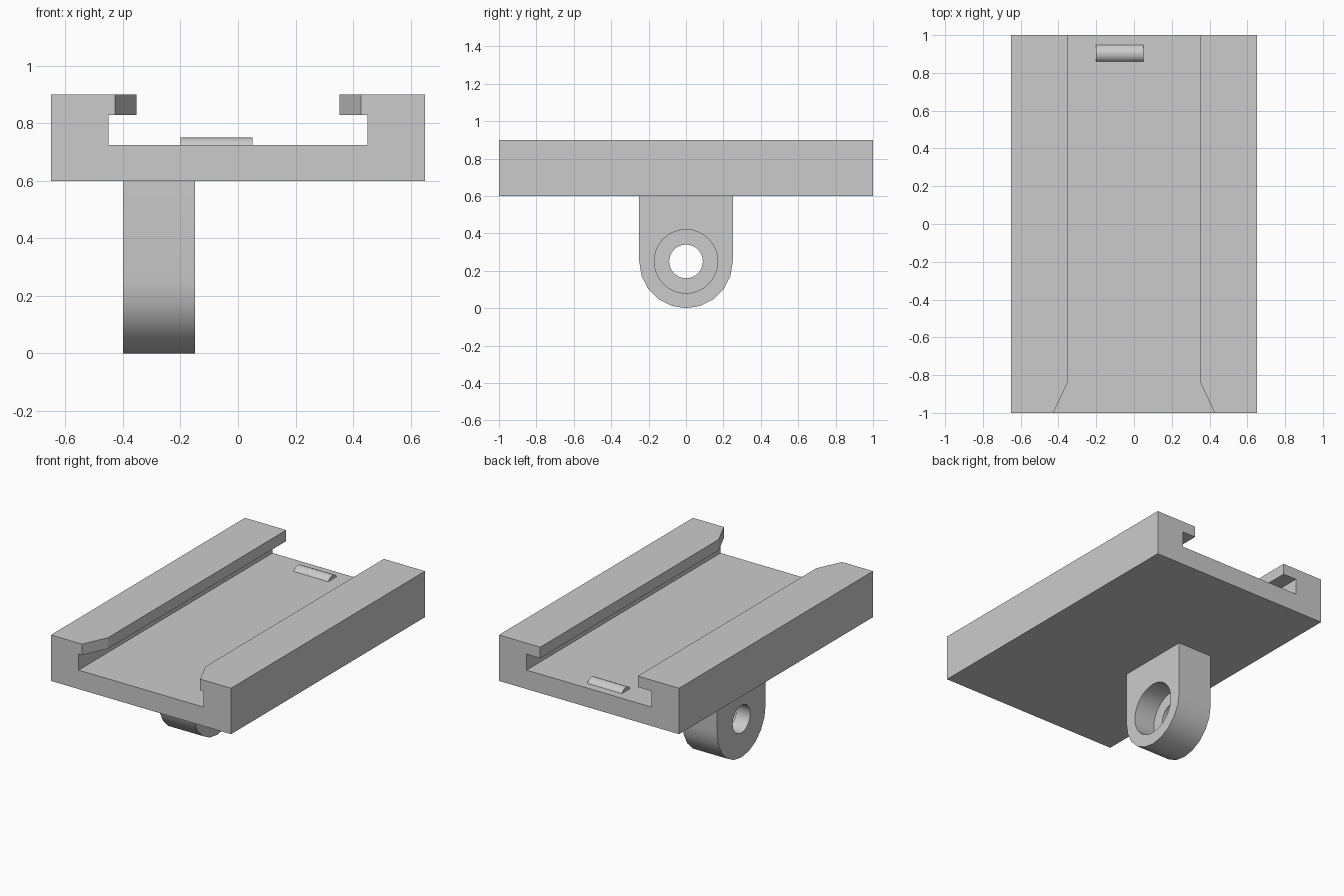
import bpy, bmesh, math

cube = bpy.data.objects.get("Cube")
if cube:
    bpy.data.objects.remove(cube)

grey = bpy.data.materials.new("plain grey")
grey.use_nodes = True
COLOUR = (0.6, 0.6, 0.6, 1)
grey.diffuse_color = COLOUR
grey.node_tree.nodes["Principled BSDF"].inputs["Base Color"].default_value = COLOUR


def loft(name, sections, smooth=False):
    """Skin matching closed sections and cap both ends."""
    bm = bmesh.new()
    rings = [[bm.verts.new(p) for p in s] for s in sections]
    n = len(rings[0])
    for a, b in zip(rings, rings[1:]):
        for i in range(n):
            j = (i + 1) % n
            bm.faces.new((a[i], a[j], b[j], b[i]))
    bm.faces.new(rings[0])
    bm.faces.new(rings[-1])
    bmesh.ops.recalc_face_normals(bm, faces=bm.faces)
    mesh = bpy.data.meshes.new(name)
    bm.to_mesh(mesh)
    bm.free()
    mesh.materials.append(grey)
    obj = bpy.data.objects.new(name, mesh)
    bpy.context.collection.objects.link(obj)
    if smooth:
        shade(obj)
    return obj


def shade(obj):
    bpy.ops.object.select_all(action="DESELECT")
    obj.select_set(True)
    bpy.context.view_layer.objects.active = obj
    bpy.ops.object.shade_smooth_by_angle(angle=math.radians(35))


def arc(cy, cz, r, start, end, steps):
    angles = [math.radians(start + (end - start) * i / steps) for i in range(steps + 1)]
    return [(cy + r * math.cos(a), cz + r * math.sin(a)) for a in angles]


def along_x(profile, x0, x1):
    return [[(x, y, z) for y, z in profile] for x in (x0, x1)]


# Slotted rail plate, with lips flared at the front entry
def rail_section(y, lip):
    half = [(0.65, 0.6), (0.65, 0.9), (lip, 0.9), (lip, 0.828), (0.45, 0.828), (0.45, 0.724)]
    return [(x, y, z) for x, z in half] + [(-x, y, z) for x, z in reversed(half)]


loft("rail_plate", [rail_section(-1, 0.427), rail_section(-0.84, 0.352), rail_section(1, 0.352)])

# Stop bump on the channel floor near the back
loft("stop_bump", along_x(arc(0.903, 0.70, 0.05, 25, 155, 8), -0.2, 0.05), smooth=True)

# Mounting lug under the plate, with a round lower end
lug_profile = arc(0, 0.25, 0.25, 180, 360, 10) + [(0.25, 0.6), (-0.25, 0.6)]
lug = loft("mounting_lug", along_x(lug_profile, -0.4, -0.15))

# Bolt hole and the wider counterbore on the left side
for name, radius, x0, x1 in (("bolt_hole", 0.09, -0.5, 0), ("counterbore", 0.17, -0.3, 0)):
    cutter = loft(name + "_cutter", along_x(arc(0, 0.25, radius, 0, 348.75, 31), x0, x1))
    cut = lug.modifiers.new(name, "BOOLEAN")
    cut.operation = "DIFFERENCE"
    cut.solver = "EXACT"
    cut.object = cutter
    bpy.context.view_layer.objects.active = lug
    bpy.ops.object.modifier_apply(modifier=name)
    bpy.data.objects.remove(cutter)
shade(lug)
